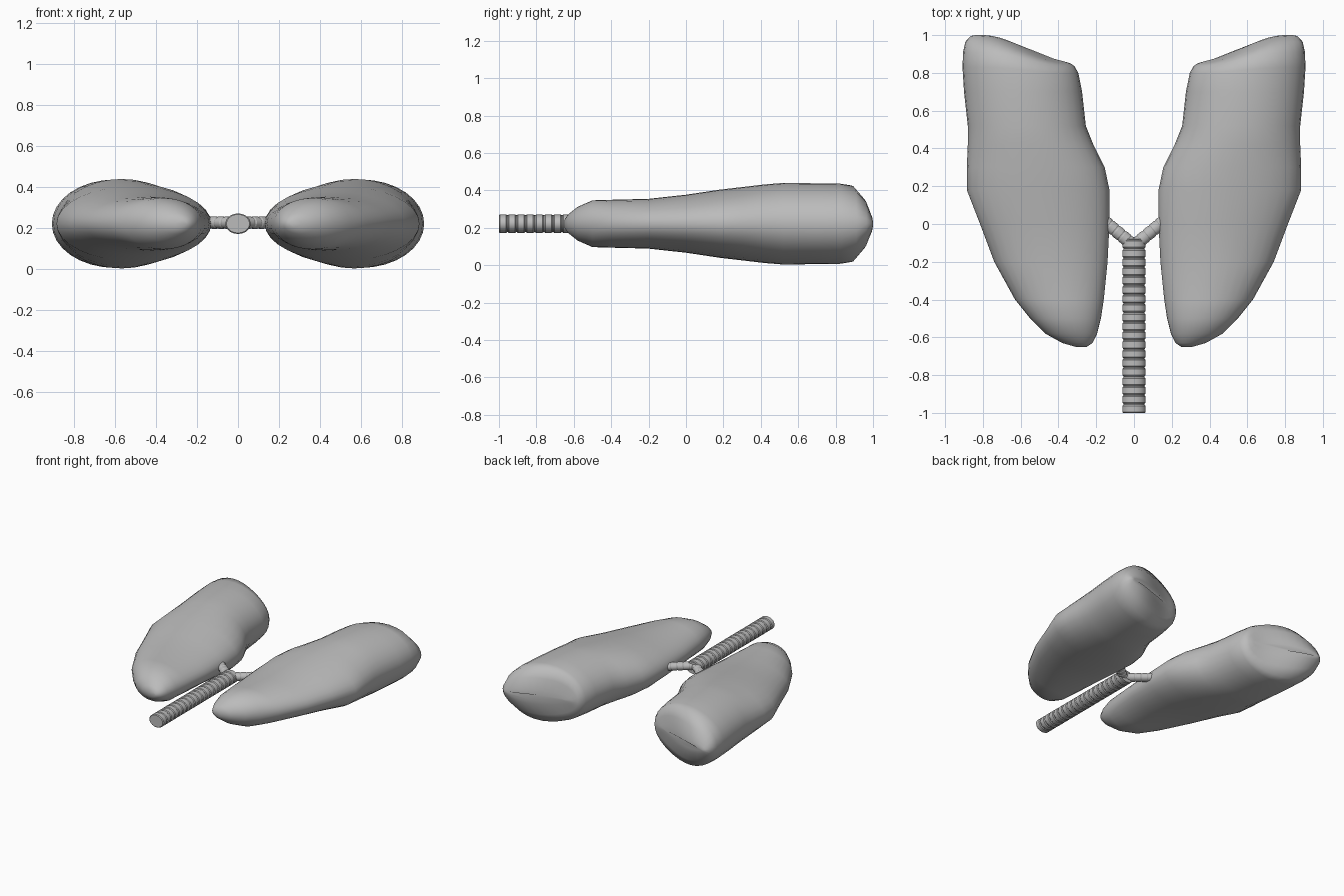
import bpy, bmesh, math
from mathutils import Vector

cube = bpy.data.objects.get("Cube")
if cube:
    bpy.data.objects.remove(cube, do_unlink=True)

MID_Z = 0.222

grey = bpy.data.materials.new("soft_grey")
grey.use_nodes = True
colour = (0.5, 0.5, 0.5, 1)
grey.diffuse_color = colour
grey.node_tree.nodes["Principled BSDF"].inputs["Base Color"].default_value = colour


def loft(name, rings, angle):
    """Skin a list of closed rings and cap both ends."""
    bm = bmesh.new()
    loops = [[bm.verts.new(p) for p in ring] for ring in rings]
    n = len(loops[0])
    for a, b in zip(loops, loops[1:]):
        for i in range(n):
            j = (i + 1) % n
            bm.faces.new((a[i], a[j], b[j], b[i]))
    bm.faces.new(loops[0])
    bm.faces.new(loops[-1])
    bmesh.ops.recalc_face_normals(bm, faces=bm.faces)
    mesh = bpy.data.meshes.new(name)
    bm.to_mesh(mesh)
    bm.free()
    mesh.materials.append(grey)
    obj = bpy.data.objects.new(name, mesh)
    bpy.context.collection.objects.link(obj)
    bpy.ops.object.select_all(action="DESELECT")
    obj.select_set(True)
    bpy.context.view_layer.objects.active = obj
    bpy.ops.object.shade_smooth_by_angle(angle=math.radians(angle))
    return obj


# Lung sections: y at inner edge, y at outer edge, inner x, outer x, half height
SECTIONS = [
    (-0.65, -0.65, 0.25, 0.31, 0.02),
    (-0.63, -0.63, 0.22, 0.38, 0.05),
    (-0.58, -0.58, 0.195, 0.47, 0.09),
    (-0.50, -0.50, 0.175, 0.55, 0.125),
    (-0.40, -0.40, 0.16, 0.63, 0.128),
    (-0.20, -0.20, 0.14, 0.74, 0.133),
    (0.00, 0.00, 0.13, 0.815, 0.155),
    (0.18, 0.18, 0.13, 0.885, 0.182),
    (0.30, 0.30, 0.155, 0.885, 0.196),
    (0.42, 0.42, 0.215, 0.88, 0.21),
    (0.52, 0.52, 0.255, 0.88, 0.218),
    (0.70, 0.70, 0.275, 0.90, 0.216),
    (0.80, 0.83, 0.295, 0.908, 0.215),
    (0.835, 0.91, 0.315, 0.905, 0.205),
    (0.85, 0.965, 0.335, 0.893, 0.14),
    (0.86, 0.995, 0.37, 0.865, 0.055),
    (0.865, 1.00, 0.42, 0.84, 0.02),
]


def lung_ring(section, side, count=32):
    y_in, y_out, x_in, x_out, half = section
    ring = []
    for i in range(count):
        a = math.tau * i / count
        u = (1 + math.cos(a)) / 2
        x = x_in + (x_out - x_in) * u
        blend = min(1, max(0, (x - 0.35) / 0.45))
        blend = blend * blend * (3 - 2 * blend)
        ring.append((side * x, y_in + (y_out - y_in) * blend,
                     MID_Z + half * math.sin(a)))
    return ring


for side, label in ((1, "left"), (-1, "right")):
    loft(label + "_lung", [lung_ring(s, side) for s in SECTIONS], 50)


def ribbed_tube(name, start, end, wide, tall, ribs, count=20):
    """Straight tube with raised cartilage bands and narrow grooves."""
    start, end = Vector(start), Vector(end)
    along = end - start
    across = along.normalized().cross(Vector((0, 0, 1)))
    profile = ((0.0, 0.91), (0.12, 1.0), (0.78, 1.0), (0.9, 0.91))
    stops = [((k + t) / ribs, s) for k in range(ribs) for t, s in profile]
    rings = []
    for t, scale in stops + [(1.0, 0.91)]:
        centre = start + along * t
        rings.append([centre + across * (wide * scale * math.cos(math.tau * i / count))
                      + Vector((0, 0, tall * scale * math.sin(math.tau * i / count)))
                      for i in range(count)])
    return loft(name, rings, 25)


# Windpipe and the two branches that enter the lungs
ribbed_tube("windpipe", (0, -1, MID_Z), (0, -0.08, MID_Z), 0.062, 0.05, 19)
for side, label in ((1, "left"), (-1, "right")):
    ribbed_tube(label + "_bronchus", (0, -0.115, MID_Z + 0.005),
                (side * 0.2, 0.05, MID_Z + 0.005), 0.034, 0.03, 6)
